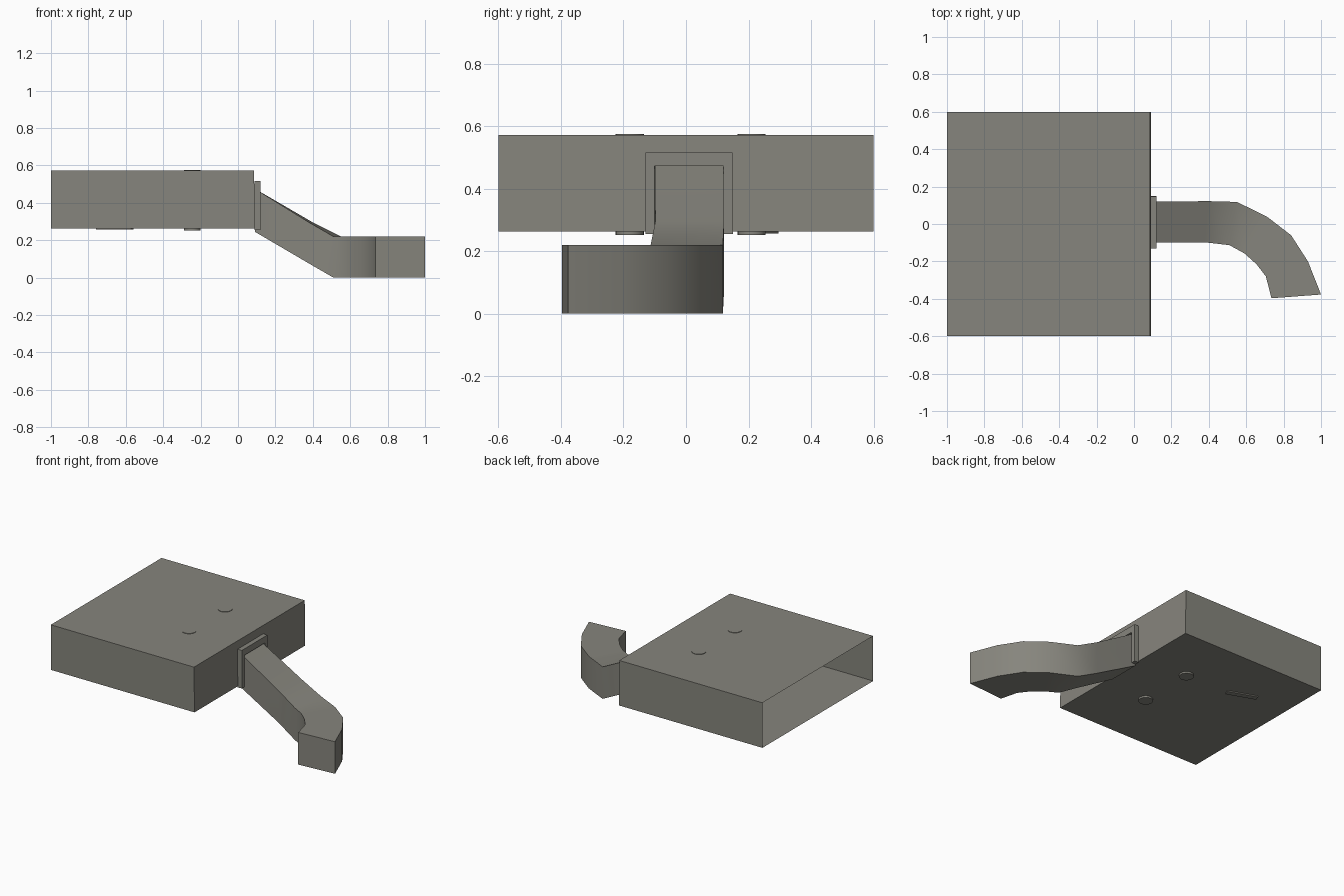
import bpy, bmesh, math
from mathutils import Matrix

if "Cube" in bpy.data.objects:
    bpy.data.objects.remove(bpy.data.objects["Cube"])

grey = bpy.data.materials.new("warm_grey")
grey.diffuse_color = (0.24, 0.235, 0.205, 1)
grey.use_nodes = True
grey.node_tree.nodes["Principled BSDF"].inputs["Base Color"].default_value = grey.diffuse_color


def finish(name, bm, smooth=False):
    bmesh.ops.recalc_face_normals(bm, faces=bm.faces)
    me = bpy.data.meshes.new(name)
    bm.to_mesh(me)
    bm.free()
    me.materials.append(grey)
    ob = bpy.data.objects.new(name, me)
    bpy.context.collection.objects.link(ob)
    if smooth:
        bpy.ops.object.select_all(action='DESELECT')
        ob.select_set(True)
        bpy.context.view_layer.objects.active = ob
        bpy.ops.object.shade_smooth_by_angle(angle=math.radians(35))
    return ob


def box_mesh(x0, x1, y0, y1, z0, z1):
    bm = bmesh.new()
    bmesh.ops.create_cube(bm, size=1)
    for v in bm.verts:
        v.co.x = x1 if v.co.x > 0 else x0
        v.co.y = y1 if v.co.y > 0 else y0
        v.co.z = z1 if v.co.z > 0 else z0
    return bm


# Thin-walled case, open on its left side
bm = box_mesh(-1, 0.09, -0.6, 0.6, 0.263, 0.572)
for v in bm.verts:
    if v.co.x > 0 and v.co.z > 0.5:
        v.co.x = 0.086
opening = [f for f in bm.faces if f.calc_center_median().x < -0.99]
bmesh.ops.delete(bm, geom=opening, context='FACES_ONLY')
finish("case_shell", bm)

# Two pins through the case, showing as feet below and low caps above
for side, y in (("front", -0.18), ("back", 0.21)):
    bm = bmesh.new()
    bmesh.ops.create_cone(bm, cap_ends=True, segments=24, radius1=0.045,
                          radius2=0.045, depth=0.324,
                          matrix=Matrix.Translation((-0.245, y, 0.413)))
    finish(side + "_pin", bm, smooth=True)

# Narrow tab on the underside
bm = box_mesh(-0.1, 0.1, -0.018, 0.018, -0.004, 0.004)
bm.transform(Matrix.Translation((-0.66, 0.245, 0.26))
             @ Matrix.Rotation(math.radians(-20), 4, 'Z'))
finish("bottom_tab", bm)

# Collar around the arm root
finish("collar_top", box_mesh(0.088, 0.12, -0.13, 0.148, 0.472, 0.516))
finish("collar_front", box_mesh(0.088, 0.12, -0.13, -0.1, 0.255, 0.472))
finish("collar_back", box_mesh(0.088, 0.12, 0.12, 0.15, 0.255, 0.472))

# Arm: outer x, y / inner x, y / top z / bottom z at each section
sections = [
    (0.09, 0.12, 0.09, -0.10, 0.475, 0.245),
    (0.40, 0.122, 0.38, -0.098, 0.295, 0.075),
    (0.55, 0.118, 0.51, -0.113, 0.22, 0.0),
    (0.71, 0.04, 0.59, -0.157, 0.22, 0.0),
    (0.84, -0.06, 0.655, -0.215, 0.22, 0.0),
    (0.93, -0.20, 0.705, -0.28, 0.22, 0.0),
    (1.00, -0.377, 0.735, -0.397, 0.22, 0.0),
]
bm = bmesh.new()
rings = [[bm.verts.new(p) for p in
          ((ox, oy, zt), (ix, iy, zt), (ix, iy, zb), (ox, oy, zb))]
         for ox, oy, ix, iy, zt, zb in sections]
for a, b in zip(rings, rings[1:]):
    for i in range(4):
        j = (i + 1) % 4
        bm.faces.new((a[i], a[j], b[j], b[i]))
bm.faces.new(rings[0])
bm.faces.new(rings[-1])
finish("curved_arm", bm, smooth=True)
